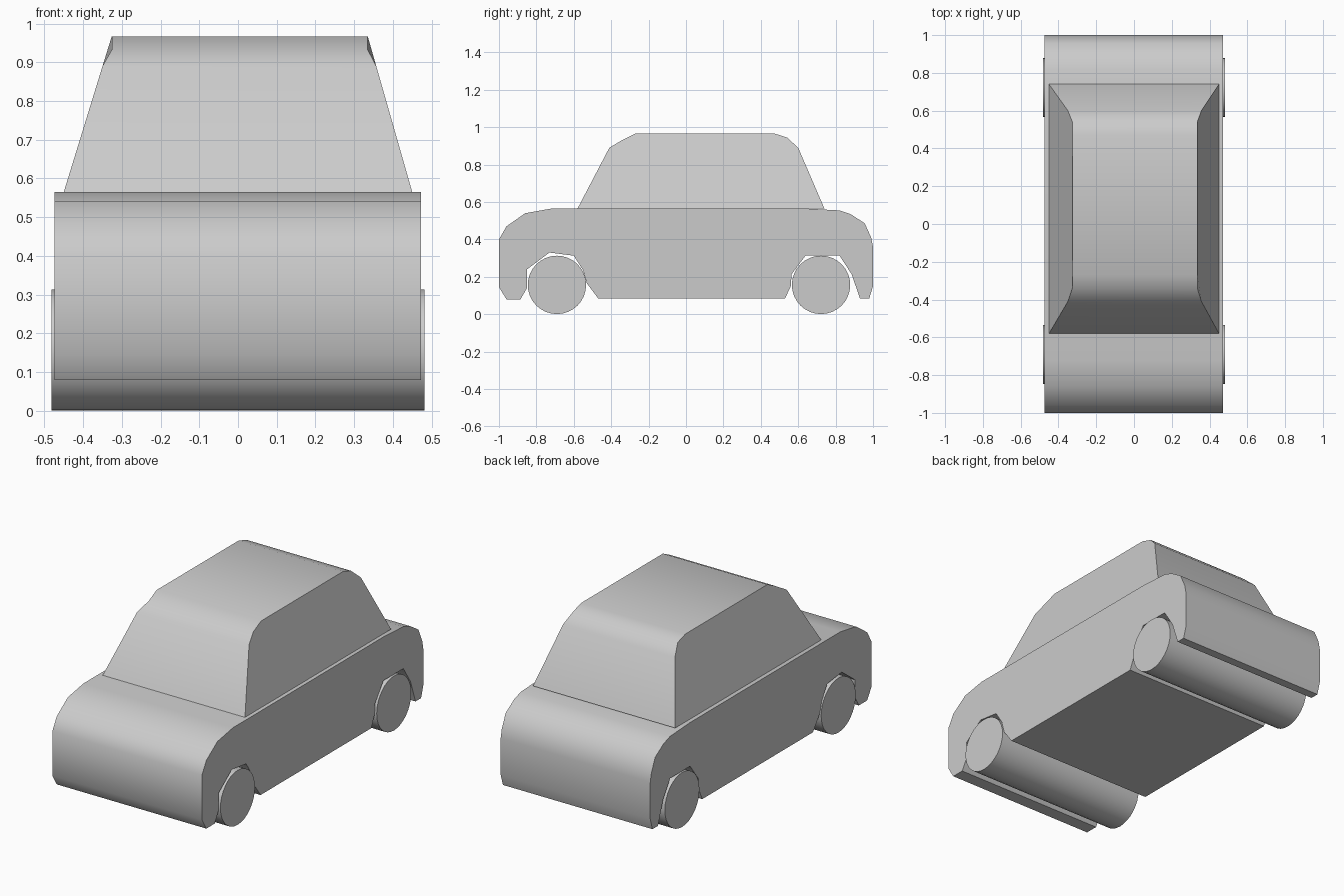
import bpy
import math

if "Cube" in bpy.data.objects:
    bpy.data.objects.remove(bpy.data.objects["Cube"])


def loft(name, sections):
    """Solid from a side outline; each point is (y, z, left x, right x)."""
    n = len(sections)
    verts = [(l, y, z) for y, z, l, r in sections] + [(r, y, z) for y, z, l, r in sections]
    faces = [(i, (i + 1) % n, (i + 1) % n + n, i + n) for i in range(n)]
    faces += [tuple(range(n))[::-1], tuple(range(n, 2 * n))]
    mesh = bpy.data.meshes.new(name)
    mesh.from_pydata(verts, [], faces)
    obj = bpy.data.objects.new(name, mesh)
    bpy.context.collection.objects.link(obj)
    bpy.context.view_layer.objects.active = obj
    bpy.ops.object.select_all(action='DESELECT')
    obj.select_set(True)
    bpy.ops.object.mode_set(mode='EDIT')
    bpy.ops.mesh.select_all(action='SELECT')
    bpy.ops.mesh.normals_make_consistent(inside=False)
    bpy.ops.object.mode_set(mode='OBJECT')
    bpy.ops.object.shade_smooth_by_angle(angle=math.radians(38))
    return obj


# Lower body with wheel arches cut into its outline
body = [
    (-1.0, 0.40), (-0.96, 0.47), (-0.86, 0.54), (-0.72, 0.565),
    (0.64, 0.565), (0.82, 0.555), (0.88, 0.535), (0.955, 0.487),
    (0.99, 0.41), (1.0, 0.36), (1.0, 0.15), (0.98, 0.085), (0.93, 0.085),
    (0.885, 0.215), (0.82, 0.315), (0.64, 0.315), (0.565, 0.215),
    (0.56, 0.15), (0.53, 0.085), (-0.47, 0.085), (-0.53, 0.165),
    (-0.55, 0.235), (-0.60, 0.313), (-0.73, 0.33), (-0.85, 0.24),
    (-0.85, 0.14), (-0.885, 0.08), (-0.96, 0.08), (-1.0, 0.145),
]
loft("body", [(y, z, -0.474, 0.472) for y, z in body])

# Tapered cabin
loft("cabin", [
    (-0.58, 0.565, -0.45, 0.45),
    (-0.41, 0.89, -0.35, 0.357),
    (-0.34, 0.932, -0.326, 0.335),
    (-0.27, 0.967, -0.326, 0.335),
    (0.47, 0.967, -0.326, 0.335),
    (0.54, 0.945, -0.326, 0.335),
    (0.60, 0.89, -0.35, 0.357),
    (0.74, 0.565, -0.45, 0.45),
])

# Full-width wheel rollers
for name, y in (("front_wheels", -0.69), ("rear_wheels", 0.722)):
    bpy.ops.mesh.primitive_cylinder_add(
        vertices=32, radius=0.156, depth=0.962,
        location=(0, y, 0.157), rotation=(0, math.pi / 2, 0))
    bpy.context.object.name = name
    bpy.ops.object.shade_smooth_by_angle(angle=math.radians(38))
